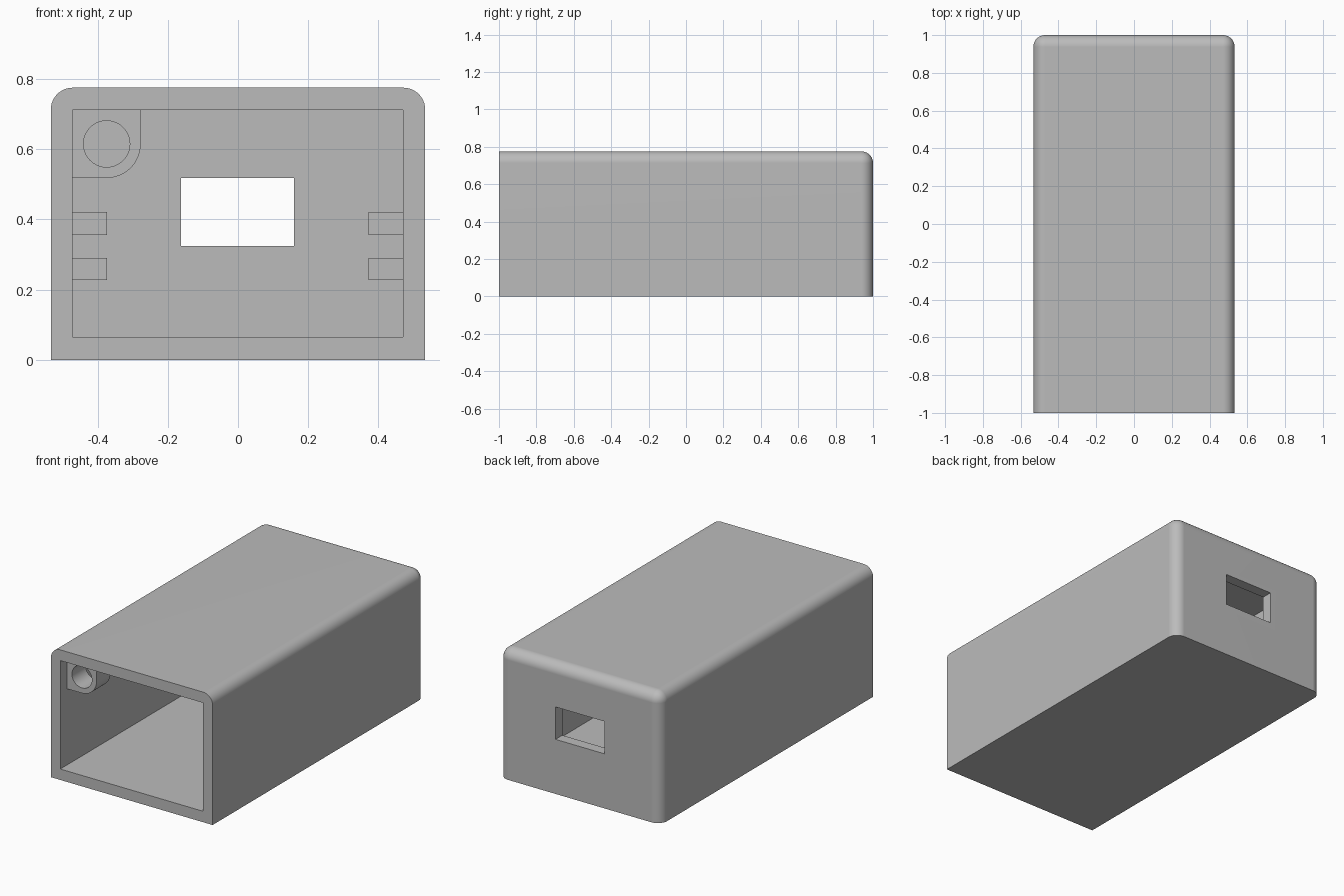
import bpy, bmesh, math

if "Cube" in bpy.data.objects:
    bpy.data.objects.remove(bpy.data.objects["Cube"])

W, H, R = 0.533, 0.775, 0.062          # half width, height, fillet radius
IX0, IX1, IZ0, IZ1 = -0.471, 0.470, 0.065, 0.711   # cavity section
BACK = 0.936                           # inside of the back wall

grey = bpy.data.materials.new("plain grey")
grey.diffuse_color = (0.5, 0.5, 0.5, 1)
grey.use_nodes = True
grey.node_tree.nodes["Principled BSDF"].inputs["Base Color"].default_value = grey.diffuse_color


def prism(name, pts, y0, y1, fillet=False):
    """Extrude an x-z outline from y0 to y1."""
    bm = bmesh.new()
    face = bm.faces.new([bm.verts.new((x, y0, z)) for x, z in pts])
    ext = bmesh.ops.extrude_face_region(bm, geom=[face])
    moved = [g for g in ext["geom"] if isinstance(g, bmesh.types.BMVert)]
    bmesh.ops.translate(bm, verts=moved, vec=(0, y1 - y0, 0))
    bmesh.ops.recalc_face_normals(bm, faces=bm.faces[:])
    if fillet:
        # round every edge that touches neither only the floor nor only the open front
        edges = [e for e in bm.edges
                 if any(v.co.z > 0.1 for v in e.verts) and any(v.co.y > y0 + 0.1 for v in e.verts)]
        bmesh.ops.bevel(bm, geom=edges, offset=R, segments=10, profile=0.5,
                        affect='EDGES', clamp_overlap=True)
    me = bpy.data.meshes.new(name)
    bm.to_mesh(me)
    bm.free()
    me.materials.append(grey)
    ob = bpy.data.objects.new(name, me)
    bpy.context.collection.objects.link(ob)
    return ob


def rect(x0, x1, z0, z1):
    return [(x0, z0), (x1, z0), (x1, z1), (x0, z1)]


def arc(cx, cz, r, a0, a1, n):
    return [(cx + r * math.cos(math.radians(a0 + (a1 - a0) * i / n)),
             cz + r * math.sin(math.radians(a0 + (a1 - a0) * i / n))) for i in range(n + 1)]


def select(ob):
    bpy.ops.object.select_all(action='DESELECT')
    ob.select_set(True)
    bpy.context.view_layer.objects.active = ob


def cut(ob, cutter):
    """Subtract the cutter and remove it."""
    select(ob)
    mod = ob.modifiers.new("cut", 'BOOLEAN')
    mod.operation, mod.solver, mod.object = 'DIFFERENCE', 'EXACT', cutter
    bpy.ops.object.modifier_apply(modifier=mod.name)
    bpy.data.objects.remove(cutter)


def smooth(ob):
    select(ob)
    bpy.ops.object.shade_smooth_by_angle(angle=math.radians(30))
    mod = ob.modifiers.new("flat panels", 'WEIGHTED_NORMAL')
    mod.keep_sharp = True


# Rounded case, open at the front, with a port window in the back wall
case = prism("case", rect(-W, W, 0, H), -1, 1, fillet=True)
cut(case, prism("cavity_cutter", rect(IX0, IX1, IZ0, IZ1), -1.1, BACK))
cut(case, prism("window_cutter", rect(-0.162, 0.160, 0.325, 0.518), 0.8, 1.1))
smooth(case)

# Screw boss in the upper left corner, just behind the opening
cx, cz, r = -0.374, 0.615, 0.097
outline = [(IX0 - 0.005, cz - r)] + arc(cx, cz, r, -90, 0, 12) + \
          [(cx + r, IZ1 + 0.005), (IX0 - 0.005, IZ1 + 0.005)]
boss = prism("screw_boss", outline, -0.935, -0.805)
cut(boss, prism("hole_cutter", arc(cx, cz, 0.066, 0, 360, 40)[:-1], -1, -0.7))
smooth(boss)

# Pairs of board guide rails against the back wall
for side, x0, x1 in (("left", IX0 - 0.005, -0.373), ("right", 0.371, IX1 + 0.005)):
    for level, z0, z1 in (("lower", 0.228, 0.290), ("upper", 0.355, 0.421)):
        prism(f"{side}_{level}_rail", rect(x0, x1, z0, z1), 0.74, BACK + 0.005)
